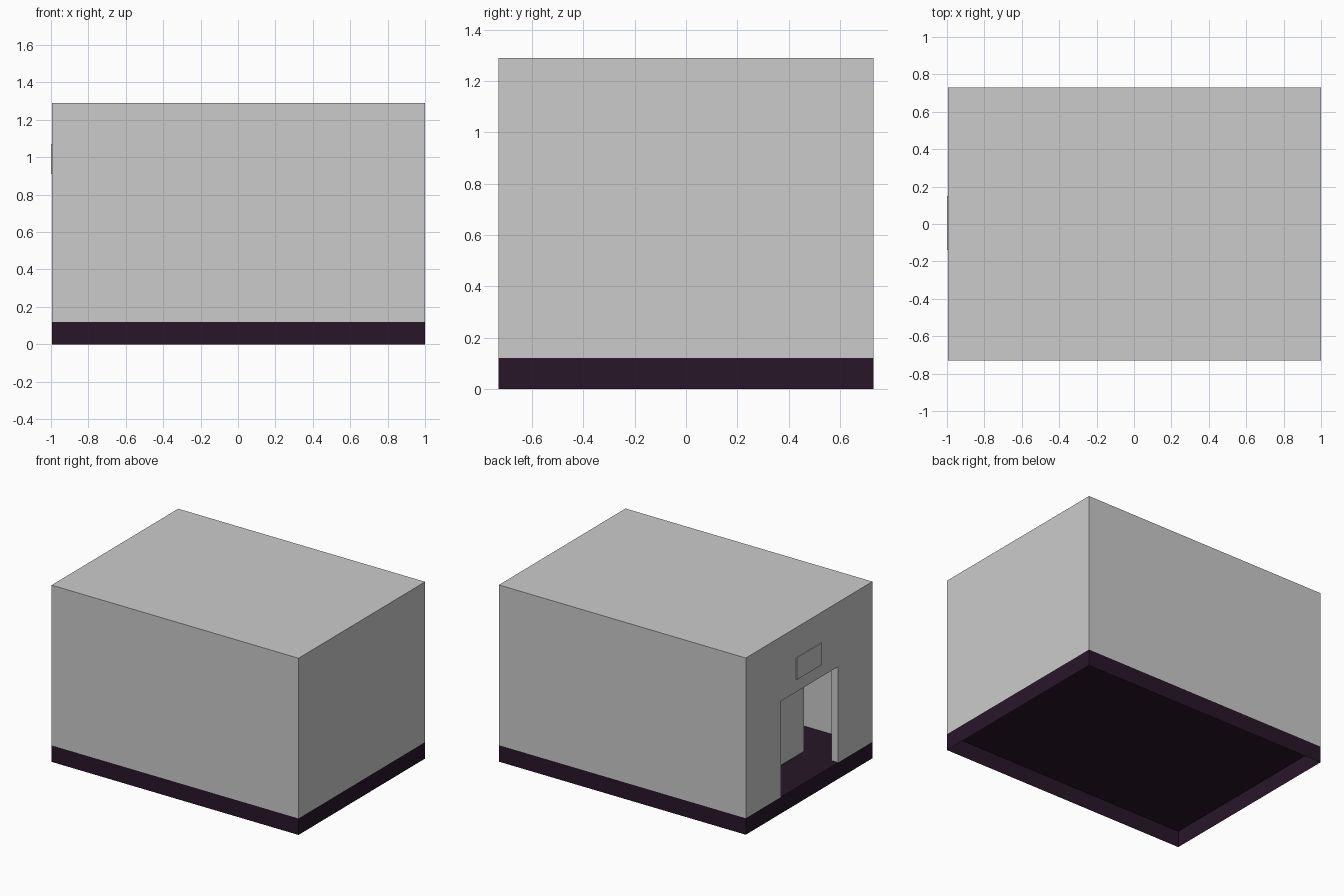
import bpy, bmesh

if "Cube" in bpy.data.objects:
    bpy.data.objects.remove(bpy.data.objects["Cube"])

X0, X1, Y, H = -0.994, 1.0, 0.73, 1.29   # outer shell
FLOOR, T = 0.12, 0.055                   # floor level, wall thickness


def box(name, x, y, z, drop_bottom=False):
    bm = bmesh.new()
    bmesh.ops.create_cube(bm, size=1)
    for v in bm.verts:
        v.co = [lim[0] if c < 0 else lim[1] for c, lim in zip(v.co, (x, y, z))]
    me = bpy.data.meshes.new(name)
    bm.to_mesh(me)
    bm.free()
    ob = bpy.data.objects.new(name, me)
    bpy.context.collection.objects.link(ob)
    if drop_bottom:
        open_bottom(ob, z[0])
    return ob


def open_bottom(ob, z):
    bm = bmesh.new()
    bm.from_mesh(ob.data)
    low = [f for f in bm.faces if all(abs(v.co.z - z) < 1e-4 for v in f.verts)]
    bmesh.ops.delete(bm, geom=low, context='FACES')
    bm.to_mesh(ob.data)
    bm.free()


def cut(ob, cutter):
    mod = ob.modifiers.new("cut", 'BOOLEAN')
    mod.operation = 'DIFFERENCE'
    mod.solver = 'EXACT'
    mod.object = cutter
    bpy.context.view_layer.objects.active = ob
    bpy.ops.object.modifier_apply(modifier=mod.name)
    bpy.data.objects.remove(cutter)


# Hollow walls and roof with a doorway in the left side
walls = box("walls_and_roof", (X0, X1), (-Y, Y), (FLOOR, H))
cut(walls, box("room_cutter", (X0 + T, X1 - T), (-Y + T, Y - T), (FLOOR - 0.1, H - T)))
cut(walls, box("door_cutter", (X0 - 0.1, X0 + 2 * T), (-0.335, 0.325), (FLOOR - 0.1, 0.82)))
open_bottom(walls, FLOOR)

# Dark plinth: skirt and floor, open underneath
plinth = box("plinth", (X0, X1), (-Y, Y), (0, FLOOR), drop_bottom=True)
dark = bpy.data.materials.new("dark_plum")
dark.diffuse_color = (0.021, 0.008, 0.021, 1)
dark.use_nodes = True
dark.node_tree.nodes["Principled BSDF"].inputs["Base Color"].default_value = dark.diffuse_color
plinth.data.materials.append(dark)

# Privacy screen wall behind the doorway, up to the ceiling
box("screen_wall", (-0.707, -0.65), (-0.35, 0.335), (FLOOR, H - T), drop_bottom=True)

# Thin blank plate above the doorway
box("door_plate", (-1.0, X0), (-0.14, 0.15), (0.91, 1.07))
